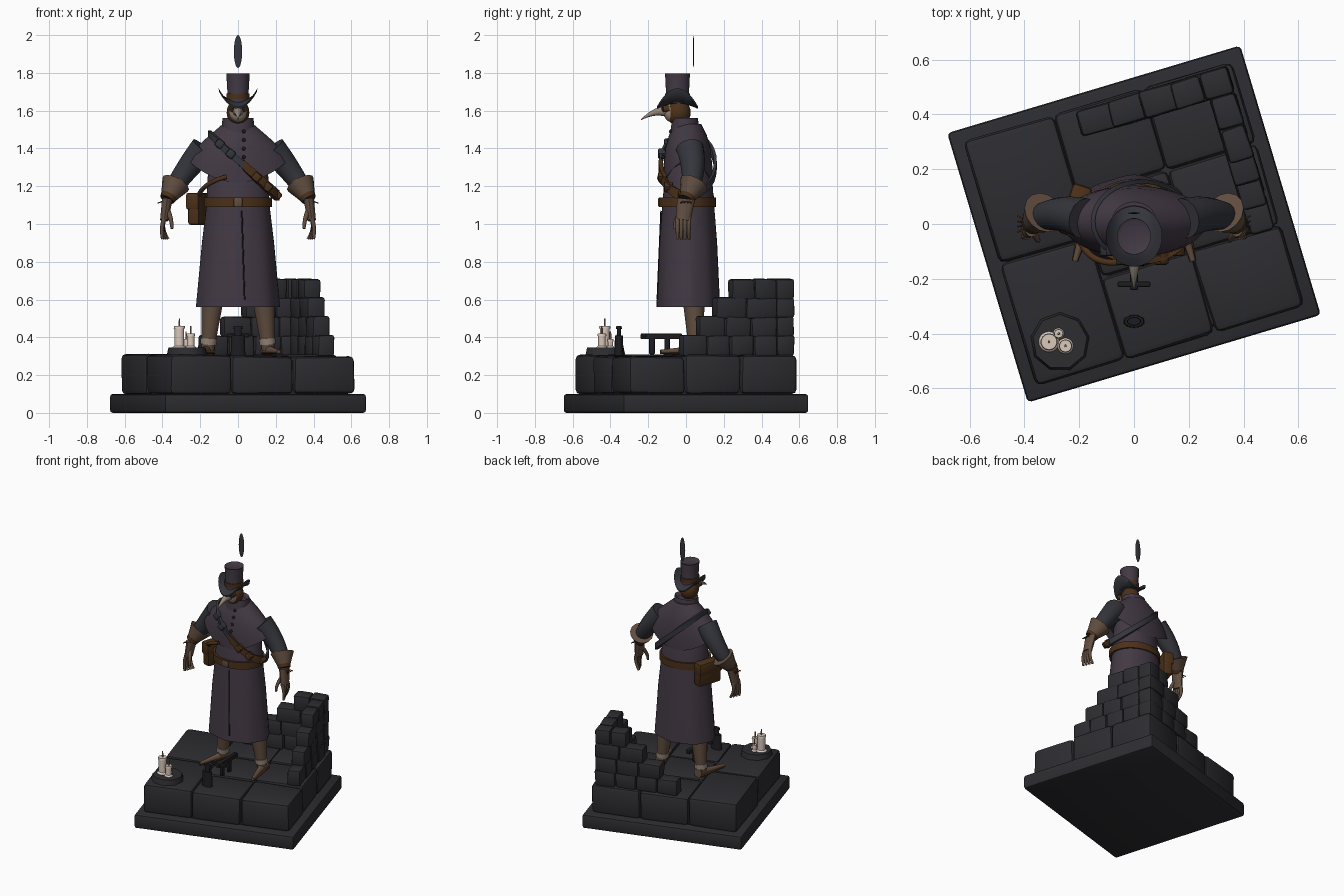
import bpy, bmesh, random
from math import sin, cos, pi, radians
from mathutils import Vector, Matrix

random.seed(4)
if "Cube" in bpy.data.objects:
    bpy.data.objects.remove(bpy.data.objects["Cube"])


def material(name, red, green, blue):
    mat = bpy.data.materials.new(name)
    mat.use_nodes = True
    color = (red, green, blue, 1)
    mat.diffuse_color = color
    shader = mat.node_tree.nodes["Principled BSDF"]
    shader.inputs["Base Color"].default_value = color
    shader.inputs["Roughness"].default_value = .8
    return mat


STONE = material("dark stone", .026, .026, .031)
COAT = material("purple cloth", .056, .041, .058)
GREY = material("slate cloth", .035, .036, .045)
BROWN = material("brown leather", .07, .03, .01)
TAN = material("tan leather", .12, .075, .05)
BONE = material("bone", .3, .24, .19)
WAX = material("candle wax", .7, .58, .5)
BLACK = material("black iron", .012, .012, .014)
parts = []


def finish(name, bm, mat):
    bmesh.ops.recalc_face_normals(bm, faces=bm.faces)
    mesh = bpy.data.meshes.new(name)
    bm.to_mesh(mesh)
    bm.free()
    mesh.materials.append(mat)
    part = bpy.data.objects.new(name, mesh)
    bpy.context.scene.collection.objects.link(part)
    parts.append(part)


def skin(name, rings, mat, closed=False):
    """Bridge point rings, capping the ends unless the rings form a loop."""
    bm = bmesh.new()
    rows = [[bm.verts.new(point) for point in ring] for ring in rings]
    following = rows[1:] + rows[:1] if closed else rows[1:]
    for lower, upper in zip(rows, following):
        for i in range(len(lower)):
            bm.faces.new((lower[i - 1], lower[i], upper[i], upper[i - 1]))
    if not closed:
        bm.faces.new(rows[0])
        bm.faces.new(rows[-1])
    finish(name, bm, mat)


def oval(center, width, depth, slope=0, folds=0, count=32):
    """Points of a level ellipse, optionally tilted sideways or pleated."""
    points = []
    for i in range(count):
        angle = 2 * pi * i / count
        pleat = 1 + folds * cos(8 * angle)
        side = width * pleat * cos(angle)
        points.append(Vector(center) + Vector((side, depth * pleat * sin(angle), slope * side)))
    return points


def loft(name, y, rings, mat, lift=lambda z, width: 0, folds=lambda z: 0, count=48):
    """Stack ellipses (z, width, depth); lift raises their sides."""
    stack = []
    for z, width, depth in rings:
        ring = oval((0, y, z), width, depth, folds=folds(z), count=count)
        for point in ring:
            point.z += lift(z, width) * (point.x / width) ** 2
        stack.append(ring)
    skin(name, stack, mat)


def bezier(points, t):
    while len(points) > 1:
        points = [a.lerp(b, t) for a, b in zip(points, points[1:])]
    return points[0]


def tube(name, points, start, end, mat, flat=1, sides=14, side=1):
    """Tapered tube on a curve; flat scales its depth (its height when level)."""
    points = [Vector((side * p[0], p[1], p[2])) for p in points]
    chord = (points[-1] - points[0]).normalized()
    guide = Vector((0, 1, 0)) if abs(chord.z) > .5 else Vector((0, 0, 1))
    steps = 1 if len(points) == 2 else 10
    path = [bezier(points, i / steps) for i in range(steps + 1)]
    rings = []
    for i, point in enumerate(path):
        along = (path[min(i + 1, steps)] - path[max(i - 1, 0)]).normalized()
        across = (guide - along * guide.dot(along)).normalized()
        radius = start + (end - start) * i / steps
        turn = [2 * pi * k / sides for k in range(sides)]
        rings.append([point + radius * (across * flat * cos(a) + along.cross(across) * sin(a))
                      for a in turn])
    skin(name, rings, mat)


def band(name, points, height, mat, closed=True, thick=.008):
    """Flat strap around the body with a rectangular section."""
    rings = []
    for p in points:
        out = Vector((p.x, p.y, 0)).normalized() * thick
        up = Vector((0, 0, height / 2))
        rings.append([p - out - up, p + out - up, p + out + up, p - out + up])
    skin(name, rings, mat, closed)


def ball(name, center, size, mat):
    bm = bmesh.new()
    bmesh.ops.create_uvsphere(bm, u_segments=20, v_segments=12, radius=1)
    bm.transform(Matrix.Translation(center) @ Matrix.Diagonal((*size, 1)))
    finish(name, bm, mat)


def box(name, center, size, mat, bevel=.01, turn=Matrix(), rough=0):
    bm = bmesh.new()
    bmesh.ops.create_cube(bm, size=1, matrix=Matrix.Diagonal((*size, 1)))
    for vert in bm.verts:
        vert.co += Vector([random.uniform(-rough, rough) for axis in range(3)])
    bmesh.ops.bevel(bm, geom=bm.edges[:], offset=bevel, segments=2, profile=.5, affect='EDGES')
    bm.transform(Matrix.Translation(center) @ turn)
    finish(name, bm, mat)


# Stone base, laid out square and then turned
TURN = Matrix.Rotation(radians(16.65), 4, 'Z')
LONG, SHORT = .51, .465


def block(name, left, right, front, back, low, high, bevel=.015, rough=.004):
    center = TURN @ Vector((left + right, front + back, low + high)) / 2
    box(name, center, (right - left, back - front, high - low), STONE, bevel, TURN, rough)


def cut(half, index, count):
    return half * (2 * index / count - 1)


block("plinth", -.558, .558, -.513, .513, 0, .1, rough=0)
block("platform_core", -.48, .48, -.44, .44, .09, .28)
for column, rows in enumerate((2, 3, 3)):
    for row in range(rows):
        block("platform_block", cut(LONG, column, 3), cut(LONG, column + 1, 3),
              cut(SHORT, row, rows), cut(SHORT, row + 1, rows),
              .1, .31 if column == 0 else random.uniform(.3, .31), bevel=.025)

# Ruined corner wall, each course shorter than the one below
for course in range(4):
    low = .3 + course / 10
    for name, start, end in (("back_wall_block", .12 * course - .09, .49),
                             ("side_wall_block", .09 * course - .16, .36)):
        count = round((end - start) / .14)
        edges = [start + (end - start) * i / count for i in range(count + 1)]
        for near, far in zip(edges, edges[1:]):
            if name == "back_wall_block":
                block(name, near, far, .355, .455, low, low + .11)
            else:
                block(name, .395, .49, near, far, low, low + .11)

# Coat, cape and collar
loft("coat", .012, [(.62, .15, .12), (.56, .218, .165), (.9, .19, .152), (1.1, .167, .137),
                    (1.3, .158, .122), (1.5, .07, .06)],
     COAT, folds=lambda z: max(0, 1 - z) / 20)
loft("cape", .01, [(1.26, .22, .1), (1.22, .265, .13), (1.3, .245, .13), (1.4, .2, .12),
                   (1.47, .15, .1), (1.53, .08, .07)],
     COAT, lift=lambda z, width: max(0, 1.45 - z) / 2)
loft("collar", -.005, [(1.47, .09, .08), (1.56, .082, .068), (1.54, .06, .05)], COAT)
tube("coat_front_seam", [(.02, -.132, 1.07), (.035, -.152, .6)], .004, .004, BLACK)
for i in range(4):
    ball("cape_button", (.03, -.08 - i / 70, 1.49 - i / 22), (.01, .01, .01), BLACK)

# Belt, straps and pouches
band("belt", oval((0, .007, 1.115), .173, .143), .05, BROWN)
box("belt_buckle", (0, -.14, 1.115), (.045, .015, .045), TAN, .004)
strap = oval((.03, .01, 1.31), .18, .145, slope=-.9)
band("shoulder_strap", strap, .045, GREY)
band("strap_leather", strap[24:], .055, BROWN, closed=False, thick=.012)
for place in (20, 22, 26, 28, 31):
    box("strap_pouch", strap[place], (.045, .05, .045), BROWN if place > 24 else GREY,
        turn=Matrix.Rotation(radians(40), 4, 'Y'))
tube("pouch_strap", [(-.06, -.14, 1.25), (-.18, -.15, 1.22), (-.21, -.02, 1.15)], .012, .012, BROWN)
swing = Matrix.Rotation(radians(-18), 4, 'Z')
box("hip_pouch", (-.21, .05, 1.08), (.065, .18, .17), BROWN, .015, swing)
box("hip_pouch_flap", (-.215, .05, 1.12), (.075, .19, .09), BROWN, .015, swing)

# Head, beaked mask and goggles
ball("hood", (0, -.04, 1.59), (.06, .065, .07), BROWN)
ball("mask_face", (0, -.08, 1.59), (.045, .037, .05), BONE)
tube("beak", [(0, -.08, 1.595), (0, -.16, 1.61), (0, -.238, 1.552)], .035, .002, BONE)
for side in (-1, 1):
    tube("goggle_rim", [(.028, -.09, 1.61), (.032, -.122, 1.61)], .018, .016, BROWN, side=side)
    tube("goggle_lens", [(.03, -.12, 1.61), (.032, -.125, 1.61)], .011, .011, BLACK, side=side)

# Hat with upturned sides, and the feather above it
loft("hat_crown", -.045, [(1.64, .06, .065), (1.68, .055, .06), (1.797, .062, .066), (1.79, .05, .054)], COAT)
band("hat_band", oval((0, -.045, 1.675), .058, .063), .03, BROWN, thick=.004)
loft("hat_brim", -.045, [(1.63, .05, .055), (1.62, .08, .085), (1.61, .1, .108), (1.62, .103, .11),
                         (1.635, .08, .085), (1.65, .05, .055)],
     GREY, lift=lambda z, width: 90 * width ** 3)
ball("feather", (0, .04, 1.913), (.022, .003, .087), GREY)

# Arms, gloves, legs and boots
shoulder, elbow = Vector((.18, .02, 1.4)), Vector((.31, .06, 1.25))
wrist, knuckle = Vector((.375, 0, 1.13)), Vector((.39, -.015, 1.02))
hip, ankle = Vector((.13, .04, .65)), Vector((.16, .05, .33))
heel, toe = Vector((.155, .085, .335)), Vector((.215, -.135, .325))
for side, label in ((-1, "right"), (1, "left")):
    def limb(part, points, start, end, mat, flat=1):
        tube(f"{label}_{part}", points, start, end, mat, flat, side=side)

    limb("sleeve", (shoulder, elbow, wrist), .075, .04, GREY)
    limb("glove_cuff", (wrist.lerp(elbow, .7), wrist), .078, .036, TAN)
    limb("wrist_strap", (wrist.lerp(elbow, .15), wrist), .046, .04, BROWN)
    limb("palm", (wrist, knuckle), .028, .023, TAN, flat=1.7)
    for finger in range(4):
        base = knuckle + Vector((0, finger / 50 - .03, .01))
        bend, curl = Vector((.02, 0, -.05)), Vector((.01 - finger / 100, 0, -.11))
        limb("finger", (base, base + bend, base + curl), .013, .008, TAN)
        loose = wrist + Vector((.05, finger / 50 - .03, -.02))
        limb("cuff_lace", (wrist, loose), .004, .003, BROWN)
    thumb = knuckle + Vector((-.04, -.045, -.045))
    limb("thumb", (wrist.lerp(knuckle, .4), thumb + Vector((0, 0, .06)), thumb), .016, .008, TAN)

    limb("boot_leg", (hip, ankle), .064, .034, TAN)
    limb("ankle_wrap", (ankle.lerp(hip, .2), ankle.lerp(hip, .1)), .045, .043, BONE)
    limb("boot_foot", (heel, ankle, toe), .036, .01, TAN)
    sole = Vector((0, 0, -.02))
    limb("boot_sole", (heel + sole, toe + sole / 2), .036, .012, BROWN, flat=.25)

# Candles on a broken slab
slab = Vector((-.27, -.43, .3))
tube("candle_slab", [slab, slab + Vector((0, 0, .045))], .11, .1, STONE, sides=9)
for x, y, radius, height in ((-.31, -.43, .026, .16), (-.25, -.445, .02, .12), (-.275, -.4, .014, .09)):
    foot = Vector((x, y, slab.z + .04))
    top = Vector((x, y, slab.z + height))
    up = Vector((0, 0, .04))
    ball("candle_drips", foot, (radius * 1.5, radius * 1.5, .02), WAX)
    tube("candle", [foot, top], radius, radius, WAX)
    tube("candle_rim", [top - up / 3, top], radius * 1.2, radius * 1.1, WAX)
    tube("candle_wick", [top, top + up], .005, .004, BONE, sides=6)

# Flask and dropped crossbow pistol
for name, low, high, radius in (("flask_body", .305, .41, .04), ("flask_neck", .4, .45, .02),
                                ("flask_cap", .445, .46, .026)):
    tube(name, [(0, -.355, low), (0, -.355, high)], radius, radius * .9, BLACK, flat=.6)
box("pistol_stock", (0, -.13, .405), (.03, .22, .03), BLACK, .005)
box("pistol_bow", (0, -.22, .41), (.12, .02, .02), BLACK, .005)
for y in (-.18, -.1):
    box("pistol_grip", (0, y, .355), (.02, .03, .09), BLACK, .005)

# Smooth shading with sharp edges kept
bpy.ops.object.select_all(action='DESELECT')
for part in parts:
    part.select_set(True)
bpy.context.view_layer.objects.active = parts[0]
bpy.ops.object.shade_smooth_by_angle(angle=radians(40))
